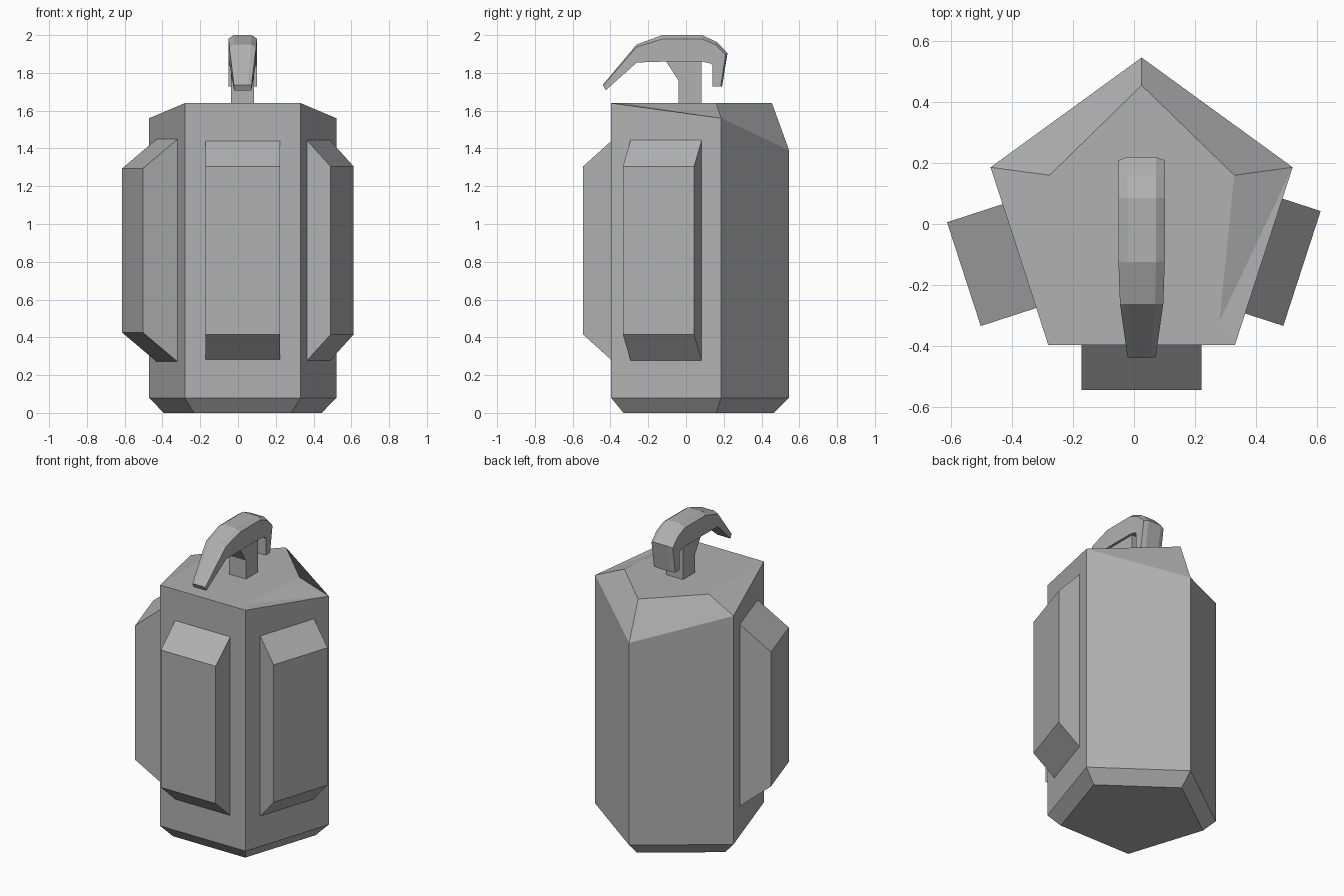
import bpy, bmesh
from math import sin, cos, radians
from mathutils import Vector

if "Cube" in bpy.data.objects:
    bpy.data.objects.remove(bpy.data.objects["Cube"])

CX, CY = 0.025, 0.025   # axis of the pentagonal body

grey = bpy.data.materials.new("dark_grey")
grey.diffuse_color = (0.44, 0.44, 0.44, 1)
grey.use_nodes = True
grey.node_tree.nodes["Principled BSDF"].inputs["Base Color"].default_value = grey.diffuse_color


def make(name, verts, faces):
    me = bpy.data.meshes.new(name)
    bm = bmesh.new()
    vs = [bm.verts.new(v) for v in verts]
    for f in faces:
        bm.faces.new([vs[i] for i in f])
    bmesh.ops.recalc_face_normals(bm, faces=bm.faces)
    bm.to_mesh(me)
    bm.free()
    me.materials.append(grey)
    ob = bpy.data.objects.new(name, me)
    bpy.context.collection.objects.link(ob)
    return ob


def loft(name, rings):
    n = len(rings[0])
    verts = [p for r in rings for p in r]
    faces = [(k * n + i, k * n + (i + 1) % n, (k + 1) * n + (i + 1) % n, (k + 1) * n + i)
             for k in range(len(rings) - 1) for i in range(n)]
    faces += [tuple(range(n)), tuple(range(len(verts) - n, len(verts)))]
    return make(name, verts, faces)


def pentagon(r, heights):
    # order: back apex, left, front left, front right, right
    return [(CX + r * cos(radians(90 + 72 * i)), CY + r * sin(radians(90 + 72 * i)), z)
            for i, z in enumerate(heights)]


# Body: pentagonal prism, chamfered foot, sloping facets at the back of the top
body = pentagon(0.44, [0] * 5) + pentagon(0.521, [0.08] * 5)
body += pentagon(0.521, [1.39, 1.56, 1.64, 1.64, 1.56])
body += [(CX, 0.455, 1.64), (CX - 0.302, 0.16, 1.64), (CX + 0.304, 0.16, 1.64),
         (0.28, -0.32, 1.64)]
faces = [(0, 1, 2, 3, 4)]
for k in (0, 5):
    faces += [(k + i, k + (i + 1) % 5, k + 5 + (i + 1) % 5, k + 5 + i) for i in range(5)]
faces += [(10, 11, 16, 15), (15, 17, 14, 10), (11, 12, 16),
          (14, 17, 18), (14, 18, 13), (12, 13, 18, 17, 15, 16)]
make("body", body, faces)


# Side panels: trapezoid profiles standing off three faces of the body
def panel(name, angle, outer, half, z0, z1, inset):
    n = Vector((cos(radians(angle)), sin(radians(angle)), 0))
    t = Vector((-n.y, n.x, 0))
    profile = [(0.42, z0), (outer, z0 + inset), (outer, z1 - inset), (0.42, z1)]
    c = Vector((CX, CY, 0))
    loft(name, [[c + n * d + t * s + Vector((0, 0, z)) for d, z in profile]
                for s in (-half, half)])


panel("front_panel", -90, 0.57, 0.197, 0.28, 1.44, 0.135)
panel("right_panel", -18, 0.553, 0.198, 0.275, 1.445, 0.14)
panel("left_panel", -162, 0.613, 0.179, 0.27, 1.45, 0.155)

# Handle stem with a flared front bracket
stem = [(-0.04, 1.62), (0.083, 1.62), (0.083, 1.88), (-0.10, 1.88), (-0.105, 1.86), (-0.04, 1.76)]
loft("handle_stem", [[(x, y, z) for y, z in stem] for x in (-0.037, 0.085)])

# Curved handle: (outer y, outer z, inner y, inner z, half width)
sections = [
    (-0.44, 1.737, -0.425, 1.708, 0.046),
    (-0.262, 1.95, -0.26, 1.855, 0.071),
    (-0.125, 2.0, -0.105, 1.86, 0.076),
    (0.085, 2.0, 0.085, 1.86, 0.076),
    (0.16, 1.965, 0.13, 1.85, 0.076),
    (0.22, 1.905, 0.14, 1.84, 0.076),
    (0.191, 1.728, 0.14, 1.728, 0.076),
]
rings = []
for oy, oz, iy, iz, w in sections:
    by, bz = oy + 0.14 * (iy - oy), oz + 0.14 * (iz - oz)
    half = [(w * 0.62, oy, oz), (w, by, bz), (w, iy, iz)]
    rings.append([(CX + x, y, z) for x, y, z in half]
                 + [(CX - x, y, z) for x, y, z in reversed(half)])
loft("curved_handle", rings)
